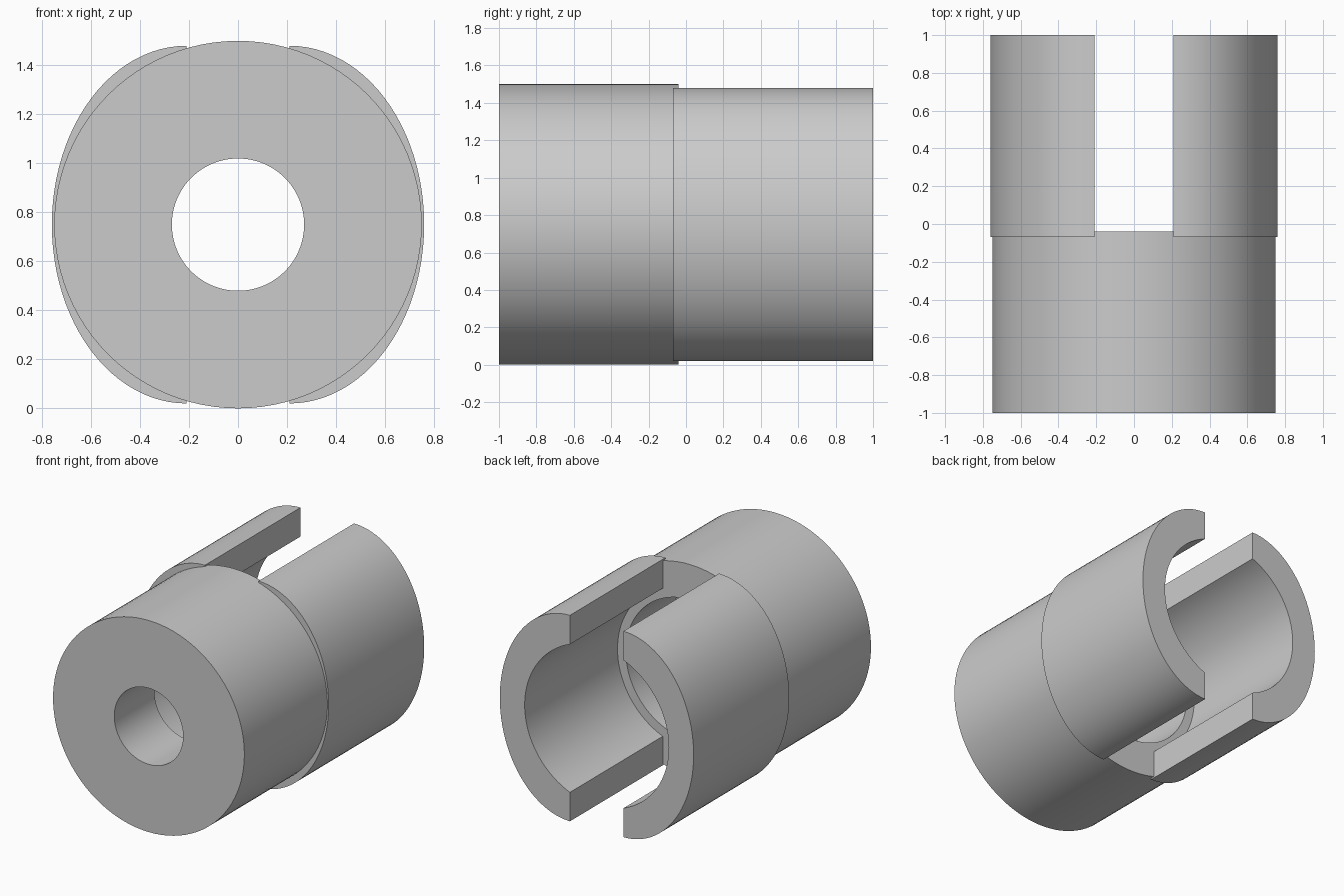
import bpy, bmesh
from math import sin, cos, pi, asin, sqrt

cube = bpy.data.objects.get("Cube")
if cube:
    bpy.data.objects.remove(cube, do_unlink=True)

AXIS_Z = 0.75
SEGMENTS = 96

grey = bpy.data.materials.new("light_grey")
grey.use_nodes = True
colour = (0.6, 0.6, 0.6, 1)
grey.diffuse_color = colour
grey.node_tree.nodes["Principled BSDF"].inputs["Base Color"].default_value = colour


def finish(bm, name):
    bmesh.ops.recalc_face_normals(bm, faces=bm.faces)
    mesh = bpy.data.meshes.new(name)
    bm.to_mesh(mesh)
    bm.free()
    mesh.materials.append(grey)
    obj = bpy.data.objects.new(name, mesh)
    bpy.context.collection.objects.link(obj)
    bpy.ops.object.select_all(action='DESELECT')
    obj.select_set(True)
    bpy.context.view_layer.objects.active = obj
    bpy.ops.object.shade_smooth_by_angle(angle=pi / 6)
    return obj


def lathe(name, profile):
    """Turn a closed (radius, y) profile around the long axis."""
    bm = bmesh.new()
    rings = []
    for i in range(SEGMENTS):
        a = 2 * pi * i / SEGMENTS
        rings.append([bm.verts.new((r * sin(a), y, AXIS_Z + r * cos(a))) for r, y in profile])
    n = len(profile)
    for i in range(SEGMENTS):
        a, b = rings[i], rings[(i + 1) % SEGMENTS]
        for j in range(n):
            k = (j + 1) % n
            bm.faces.new((a[j], a[k], b[k], b[j]))
    return finish(bm, name)


def jaw(name, side):
    """Curved jaw: elliptical outside, round inside, cut straight at the slot."""
    slot, width, height, bore = 0.21, 0.55, 0.73, 0.565
    steps = 48
    start = asin(slot / bore)
    bm = bmesh.new()
    sections = []
    for i in range(steps + 1):
        t = i / steps
        a = pi * t
        b = start + (pi - 2 * start) * t
        outer = (slot + width * sin(a), AXIS_Z + height * cos(a))
        inner = (bore * sin(b), AXIS_Z + bore * cos(b))
        sections.append([bm.verts.new((side * x, y, z))
                         for (x, z), y in ((outer, -0.07), (outer, 1), (inner, 1), (inner, -0.07))])
    for a, b in zip(sections, sections[1:]):
        for j in range(4):
            k = (j + 1) % 4
            bm.faces.new((a[j], a[k], b[k], b[j]))
    bm.faces.new(sections[0])
    bm.faces.new(sections[-1])
    return finish(bm, name)


# Round body with a narrow front bore and a wide rear bore
lathe("body", [(0.27, -1), (0.75, -1), (0.75, -0.04),
               (0.5, -0.04), (0.5, -0.55), (0.27, -0.55)])

# Pair of jaws behind the body
jaw("left_jaw", 1)
jaw("right_jaw", -1)
